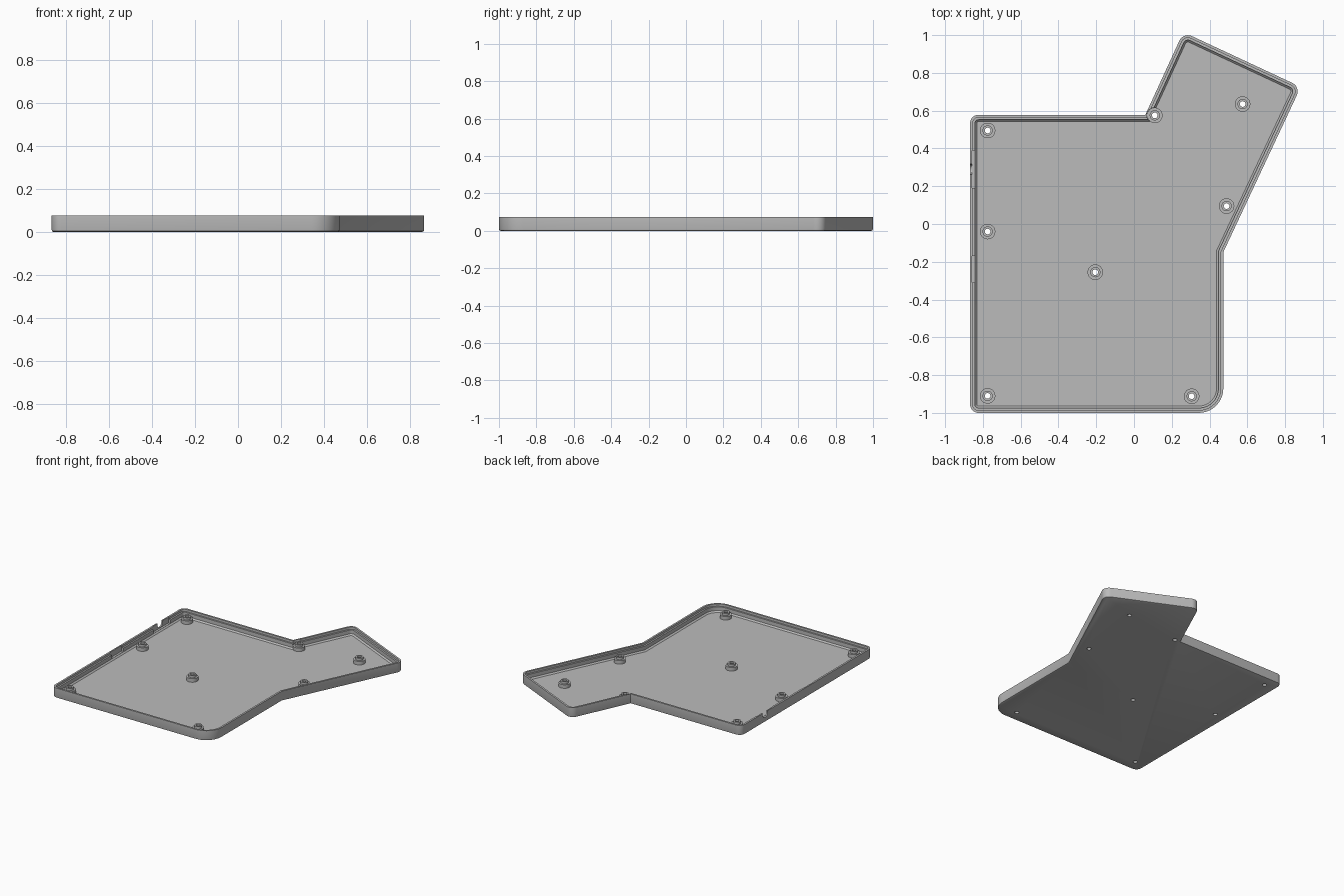
import bpy, bmesh, math
from mathutils import Vector, Matrix

cube = bpy.data.objects.get("Cube")
if cube:
    bpy.data.objects.remove(cube)

grey = bpy.data.materials.new("plain grey")
grey.use_nodes = True
grey.diffuse_color = (0.5, 0.5, 0.5, 1)
grey.node_tree.nodes["Principled BSDF"].inputs["Base Color"].default_value = (0.5, 0.5, 0.5, 1)

# Outline corners, counter-clockwise: x, y, corner radius (0 = sharp)
OUTLINE = [(-0.868, -1.0, 0.045), (0.473, -1.0, 0.13), (0.473, -0.149, 0),
           (0.883, 0.726, 0.05), (0.261, 1.016, 0.05), (0.06, 0.578, 0),
           (-0.868, 0.578, 0.045)]
# Wall section: inset from the outline, height
WALL = [(0.008, 0), (0.002, 0.003), (0, 0.01), (0, 0.075), (0.014, 0.075),
        (0.014, 0.058), (0.026, 0.058), (0.026, 0.03), (0.036, 0.02)]
BOSSES = [(-0.775, 0.495), (-0.775, -0.04), (-0.775, -0.91), (0.305, -0.912),
          (-0.205, -0.255), (0.49, 0.095), (0.575, 0.635), (0.11, 0.575)]
BOSS_SECTION = [(0.015, 0.019), (0.015, 0.064), (0.027, 0.064), (0.027, 0.047),
                (0.041, 0.047), (0.041, 0.019)]
HOLE_RADIUS = 0.015


def finish(bm, name):
    bmesh.ops.recalc_face_normals(bm, faces=bm.faces)
    mesh = bpy.data.meshes.new(name)
    bm.to_mesh(mesh)
    bm.free()
    mesh.materials.append(grey)
    ob = bpy.data.objects.new(name, mesh)
    bpy.context.collection.objects.link(ob)
    return ob


def inset_outline(d, steps=10):
    """Outline points moved inward by d, with round corners as arcs."""
    points = []
    n = len(OUTLINE)
    for i, (x, y, r) in enumerate(OUTLINE):
        p = Vector((x, y))
        a = (p - Vector(OUTLINE[i - 1][:2])).normalized()
        b = (Vector(OUTLINE[(i + 1) % n][:2]) - p).normalized()
        na, nb = Vector((-a.y, a.x)), Vector((-b.y, b.x))
        mitre = (na + nb) / (1 + na.dot(nb))
        if r == 0:
            points.append(p + mitre * d)
            continue
        centre = p + mitre * r
        start = math.atan2(-na.y, -na.x)
        turn = na.angle(nb)
        for k in range(steps + 1):
            t = start + turn * k / steps
            points.append(centre + (r - d) * Vector((math.cos(t), math.sin(t))))
    return points


def skin(bm, rings, closed_section):
    """Join rings of equal length with quads."""
    count = len(rings[0])
    pairs = list(zip(rings, rings[1:]))
    if closed_section:
        pairs.append((rings[-1], rings[0]))
    for lo, hi in pairs:
        for i in range(count):
            j = (i + 1) % count
            bm.faces.new((lo[i], lo[j], hi[j], hi[i]))


def cut(target, bm):
    cutter = finish(bm, "cutter")
    cutter.hide_render = True
    mod = target.modifiers.new("cut", 'BOOLEAN')
    mod.operation = 'DIFFERENCE'
    mod.solver = 'EXACT'
    mod.object = cutter
    bpy.context.view_layer.objects.active = target
    bpy.ops.object.modifier_apply(modifier=mod.name)
    bpy.data.objects.remove(cutter)


def add_cylinder(bm, radius, depth, matrix, segments=32):
    bmesh.ops.create_cone(bm, cap_ends=True, segments=segments, radius1=radius,
                          radius2=radius, depth=depth, matrix=matrix)


def add_box(bm, lo, hi):
    lo, hi = Vector(lo), Vector(hi)
    bmesh.ops.create_cube(bm, size=1, matrix=Matrix.Translation((lo + hi) / 2)
                          @ Matrix.Diagonal((*(hi - lo), 1)))


def smooth(ob):
    bpy.ops.object.select_all(action='DESELECT')
    ob.select_set(True)
    bpy.context.view_layer.objects.active = ob
    bpy.ops.object.shade_smooth_by_angle(angle=math.radians(30))


# Tray: stepped wall around a flat floor
bm = bmesh.new()
rings = [[bm.verts.new((p.x, p.y, z)) for p in inset_outline(d)] for d, z in WALL]
skin(bm, rings, False)
bm.faces.new(rings[0])
bm.faces.new(rings[-1])
tray = finish(bm, "tray")

# Screw holes through the floor
bm = bmesh.new()
for x, y in BOSSES:
    add_cylinder(bm, HOLE_RADIUS, 0.1, Matrix.Translation((x, y, 0)))
cut(tray, bm)

# Clearance in the wall for the boss at the inner corner
bm = bmesh.new()
add_cylinder(bm, 0.042, 0.1, Matrix.Translation((*BOSSES[-1], 0.071)))
cut(tray, bm)

# Thinned wall pockets on the right side
bm = bmesh.new()
for y0, y1 in ((0.19, 0.39), (-0.31, -0.17)):
    add_box(bm, (-0.858, y0, 0.031), (-0.82, y1, 0.1))
cut(tray, bm)

# Cable notch
bm = bmesh.new()
add_cylinder(bm, 0.03, 0.1, Matrix.Translation((-0.86, 0.29, 0.065))
             @ Matrix.Rotation(math.pi / 2, 4, 'Y'))
cut(tray, bm)
smooth(tray)

# Stepped screw bosses
for n, (x, y) in enumerate(BOSSES, 1):
    bm = bmesh.new()
    angles = [math.tau * k / 32 for k in range(32)]
    rings = [[bm.verts.new((x + r * math.cos(t), y + r * math.sin(t), z)) for t in angles]
             for r, z in BOSS_SECTION]
    skin(bm, rings, True)
    smooth(finish(bm, f"screw_boss_{n}"))
